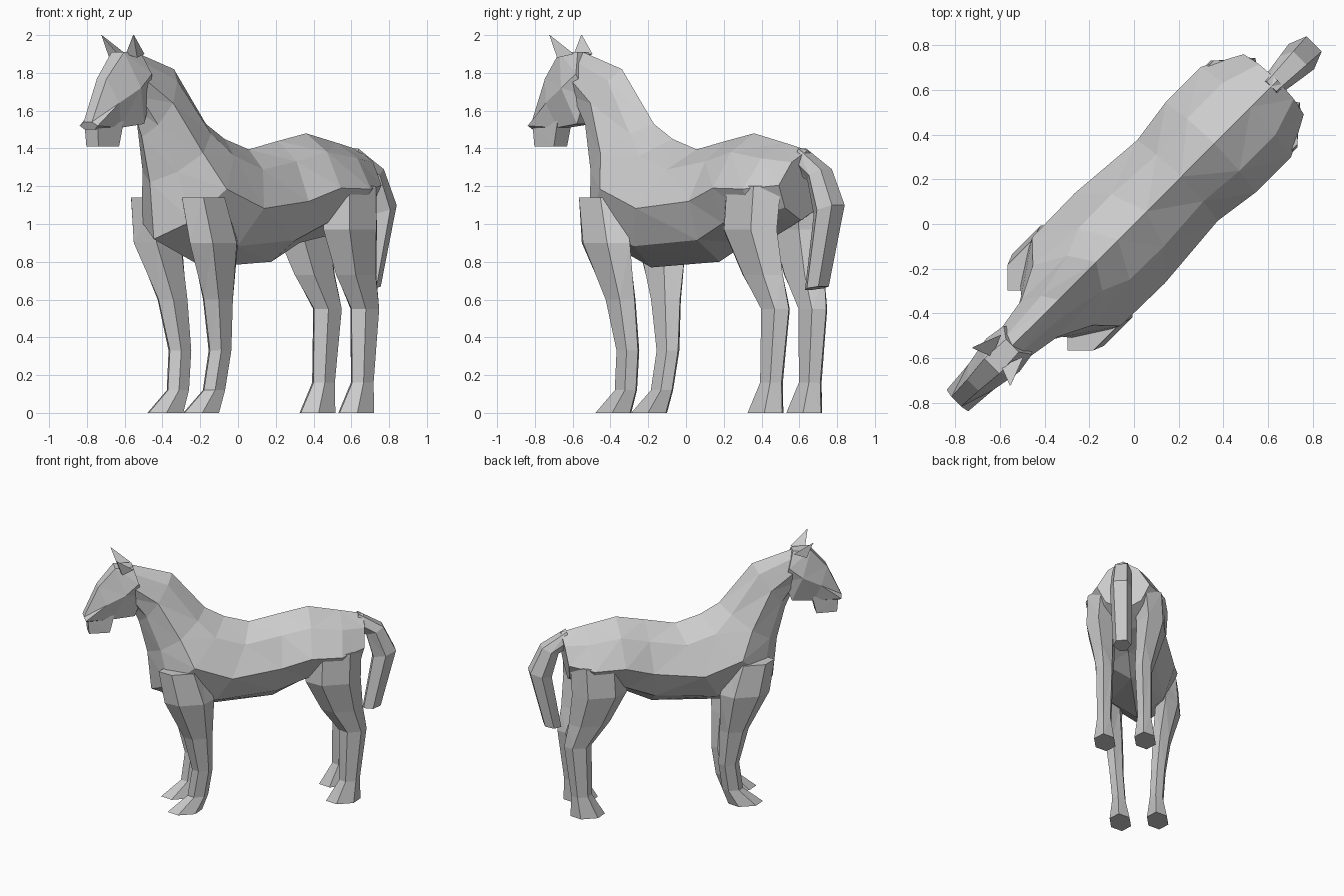
import bpy, bmesh, math
from mathutils import Vector

if "Cube" in bpy.data.objects:
    bpy.data.objects.remove(bpy.data.objects["Cube"])

R = math.sqrt(0.5)

def place(s, t, z):
    """s runs nose to tail on the diagonal, t is sideways."""
    return Vector(((s - t) * R, (s + t) * R, z))

def loft(name, rings):
    """Skin a list of closed rings, cap both ends, facet into triangles."""
    bm = bmesh.new()
    loops = [[bm.verts.new(place(*p)) for p in ring] for ring in rings]
    for a, b in zip(loops, loops[1:]):
        n = len(a)
        for i in range(n):
            j = (i + 1) % n
            bm.faces.new((a[i], a[j], b[j], b[i]))
    bm.faces.new(loops[0])
    bm.faces.new(loops[-1])
    bmesh.ops.triangulate(bm, faces=bm.faces[:])
    bmesh.ops.recalc_face_normals(bm, faces=bm.faces[:])
    mesh = bpy.data.meshes.new(name)
    bm.to_mesh(mesh)
    bm.free()
    obj = bpy.data.objects.new(name, mesh)
    bpy.context.collection.objects.link(obj)
    return obj

def slices(sections, half):
    """Symmetric rings between an upper and a lower centreline point.
    half holds (fraction from upper to lower, share of half width)."""
    rings = []
    for su, zu, sl, zl, w in sections:
        side = [(su + (sl - su) * f, k * w, zu + (zl - zu) * f) for f, k in half]
        back = [(s, -t, z) for s, t, z in reversed(side) if t > 0]
        rings.append(side + back)
    return rings

def leg(name, sections, side, sides=6):
    rings = []
    for z, s, t, hs, ht in sections:
        ring = []
        for i in range(sides):
            a = 2 * math.pi * i / sides
            ring.append((s - hs * math.cos(a), side * (t + 1.1 * ht * math.sin(a)), z))
        rings.append(ring)
    loft(name, rings)

# Torso and neck
body_half = [(0, 0), (.17, .58), (.5, 1), (.82, .68), (1, 0)]
loft("torso_and_neck", slices([
    (-.77, 1.91, -.79, 1.62, .085),
    (-.48, 1.82, -.72, 1.46, .115),
    (-.24, 1.53, -.66, 1.22, .19),
    (-.10, 1.45, -.63, .92, .28),
    (.08, 1.395, -.26, .77, .285),
    (.30, 1.44, .25, .80, .255),
    (.51, 1.48, .46, .90, .285),
    (.74, 1.43, .68, .94, .285),
    (.91, 1.39, .86, 1.02, .19),
], body_half))

# Head
head_half = [(0, .45), (.5, 1), (1, .55)]
loft("head", slices([
    (-.77, 1.91, -.70, 1.68, .09),
    (-.90, 1.91, -.76, 1.53, .105),
    (-1.02, 1.77, -.92, 1.51, .08),
    (-1.125, 1.54, -1.11, 1.50, .068),
], head_half))
loft("lower_jaw", slices([
    (-.90, 1.58, -.94, 1.41, .055),
    (-1.10, 1.53, -1.09, 1.41, .05),
], [(0, 1), (1, .9)]))

# Ears
for label, k in (("left", -1), ("right", 1)):
    base = [(-.87, k * .03, 1.90), (-.86, k * .105, 1.88), (-.77, k * .07, 1.90)]
    tip = [(-.905 + d, k * .12, 2.0) for d in (0, .003, .006)]
    loft("ear_" + label, [base, tip])

# Tail
loft("tail", slices([
    (.87, 1.40, .85, 1.27, .05),
    (1.05, 1.29, .93, 1.23, .07),
    (1.14, 1.10, .98, 1.05, .08),
    (1.03, .67, .91, .65, .065),
], [(0, .6), (.5, 1), (1, .3)]))

# Legs
front = [
    (1.14, -.45, .19, .16, .085),
    (.90, -.39, .21, .18, .085),
    (.60, -.32, .17, .105, .062),
    (.33, -.285, .15, .075, .05),
    (.12, -.315, .135, .075, .048),
    (0, -.41, .134, .125, .075),
]
rear = [
    (1.20, .67, .16, .20, .11),
    (.97, .66, .18, .20, .10),
    (.73, .73, .155, .15, .075),
    (.55, .81, .14, .10, .06),
    (.16, .785, .145, .075, .05),
    (0, .74, .145, .125, .075),
]
for label, k in (("left", -1), ("right", 1)):
    leg("front_leg_" + label, front, k)
    leg("rear_leg_" + label, rear, k)
